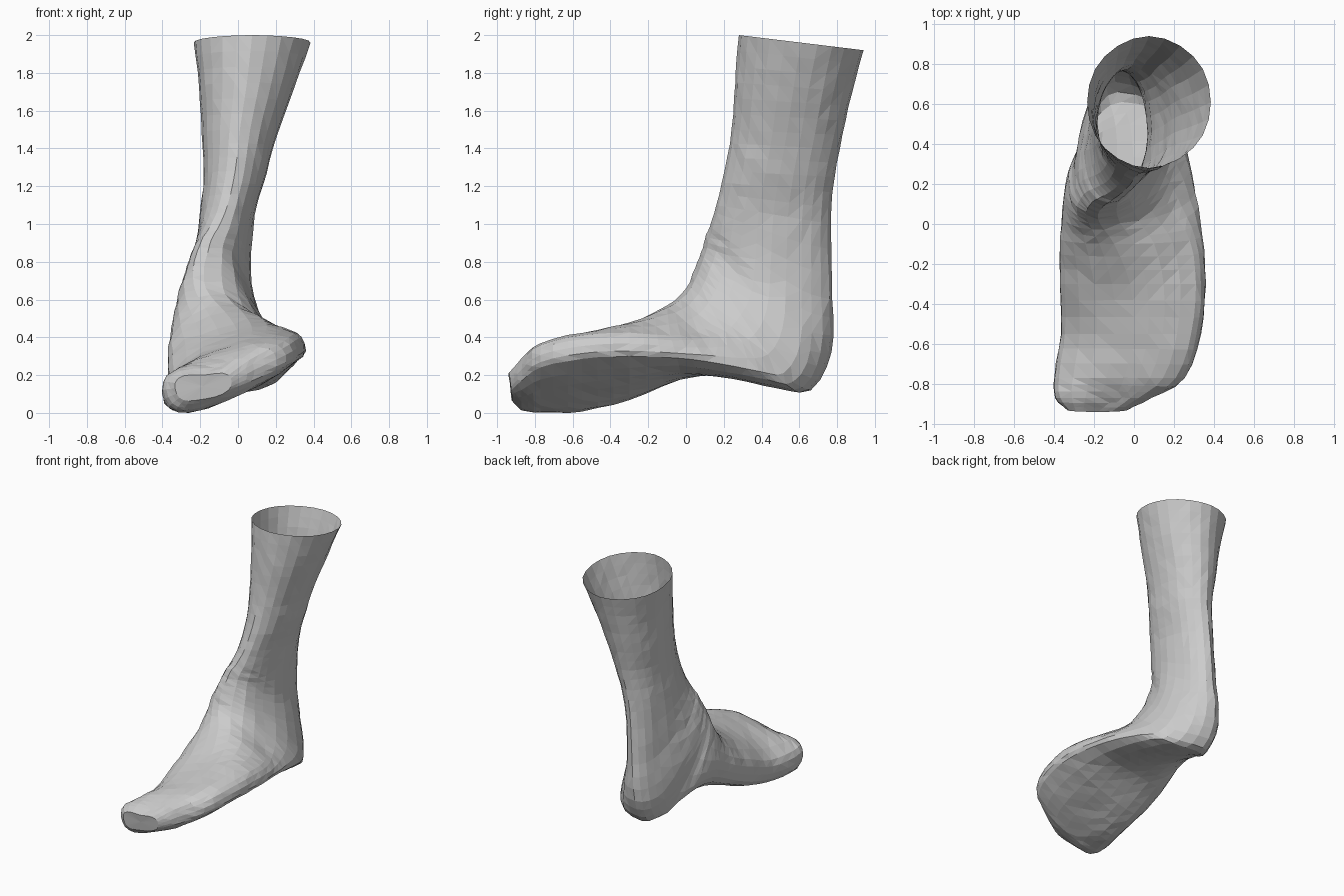
import bpy, bmesh, math, random
from mathutils import Vector

cube = bpy.data.objects.get("Cube")
if cube:
    bpy.data.objects.remove(cube, do_unlink=True)

random.seed(4)
RING_STEPS = 4      # subdivisions between control points of a ring
LENGTH_STEPS = 3    # subdivisions between neighbouring rings
DEPTH = (0, .25, .75, 1, .75, .25)   # blend from instep to sole around a ring


def section(y_top, y_sole, *outline):
    """Foot section: (x, z) of instep, outer upper, outer lower, sole, inner lower, inner upper."""
    return [Vector((x, y_top + (y_sole - y_top) * f, z)) for (x, z), f in zip(outline, DEPTH)]


def shin_section(y_front, y_back, x_in, x_out, z_front, z_back):
    """Oval shin section, sampled at the same six places as a foot section."""
    mid, rad = (x_in + x_out) / 2, (x_out - x_in) / 2
    side = (0, .87, .87, 0, -.87, -.87)
    return [Vector((mid + rad * s, y_front + (y_back - y_front) * f,
                    z_front + (z_back - z_front) * f)) for s, f in zip(side, DEPTH)]


def smooth_path(points, steps, closed):
    """Curve through the points, with tangents scaled to each chord."""
    n = len(points)

    def at(i):
        return points[i % n] if closed else points[max(0, min(n - 1, i))]

    path = []
    for i in range(n if closed else n - 1):
        a, b = at(i), at(i + 1)
        chord = (b - a).length
        ta = (b - at(i - 1)).normalized() * chord
        tb = (at(i + 2) - a).normalized() * chord
        for k in range(steps):
            t = k / steps
            h = t * t * (3 - 2 * t)
            path.append(a.lerp(b, h) + ta * (t * (1 - t) ** 2) - tb * (t * t * (1 - t)))
    if not closed:
        path.append(points[-1].copy())
    return path


# Toes and ball of the foot
sections = [
    section(-.94, -.92, (-.18, .2), (-.05, .2), (-.05, .12), (-.2, .07), (-.31, .08), (-.32, .18)),
    section(-.87, -.87, (-.1, .26), (.06, .28), (.07, .17), (-.2, .03), (-.36, .04), (-.37, .2)),
    section(-.77, -.77, (-.05, .33), (.21, .36), (.24, .24), (-.12, .04), (-.36, .02), (-.375, .19)),
    section(-.55, -.55, (0, .395), (.285, .41), (.32, .285), (-.07, .07), (-.31, .02), (-.345, .2)),
    section(-.3, -.3, (-.02, .47), (.31, .425), (.345, .3), (-.03, .12), (-.32, .09), (-.345, .3)),
]
# Arch, heel and ankle, fanned around the instep
sections += [
    section(-.1, -.03, (-.1, .57), (.28, .41), (.33, .29), (0, .2), (-.32, .2), (-.35, .4)),
    section(0, .25, (-.17, .66), (.19, .43), (.3, .26), (0, .18), (-.3, .29), (-.34, .5)),
    section(.05, .5, (-.18, .77), (.12, .5), (.26, .22), (-.02, .13), (-.26, .25), (-.33, .57)),
    section(.08, .66, (-.16, .85), (.06, .62), (.2, .21), (-.08, .12), (-.22, .2), (-.3, .65)),
    section(.1, .77, (-.14, .92), (.03, .74), (.12, .36), (-.1, .32), (-.23, .36), (-.275, .75)),
    section(.125, .775, (-.1, .99), (.04, .87), (.05, .65), (-.08, .6), (-.2, .65), (-.23, .89)),
]
# Shin up to the open rim
sections += [
    shin_section(.16, .765, -.2, .09, 1.1, 1.0),
    shin_section(.205, .785, -.18, .15, 1.28, 1.25),
    shin_section(.24, .83, -.19, .21, 1.5, 1.47),
    shin_section(.26, .88, -.205, .3, 1.75, 1.7),
    shin_section(.28, .94, -.235, .385, 2.0, 1.92),
]

# Loft the skin lengthwise, then around
rails = [smooth_path([s[i] for s in sections], LENGTH_STEPS, False) for i in range(6)]
rings = [smooth_path(list(six), RING_STEPS, True) for six in zip(*rails)]

bm = bmesh.new()
grid = [[bm.verts.new(p) for p in ring] for ring in rings]
count = len(grid[0])
for low, high in zip(grid, grid[1:]):
    for i in range(count):
        j = (i + 1) % count
        bm.faces.new((low[i], low[j], high[j], high[i]))

# Close the toe tip
tip = bm.verts.new(sum(rings[0], Vector()) / count)
for i in range(count):
    bm.faces.new((tip, grid[0][(i + 1) % count], grid[0][i]))

# Slight unevenness gives the sculpted facets
bm.normal_update()
for row in grid[2:-1]:
    for v in row:
        v.co += v.normal * random.uniform(-.003, .003)
bmesh.ops.triangulate(bm, faces=bm.faces[:], quad_method='SHORT_EDGE')
bmesh.ops.recalc_face_normals(bm, faces=bm.faces[:])

mesh = bpy.data.meshes.new("foot_and_shin")
bm.to_mesh(mesh)
bm.free()
foot = bpy.data.objects.new("foot_and_shin", mesh)
bpy.context.collection.objects.link(foot)

# Plain grey clay
grey = bpy.data.materials.new("clay_grey")
grey.use_nodes = True
color = (.6, .6, .6, 1)
grey.diffuse_color = color
grey.node_tree.nodes["Principled BSDF"].inputs["Base Color"].default_value = color
mesh.materials.append(grey)
